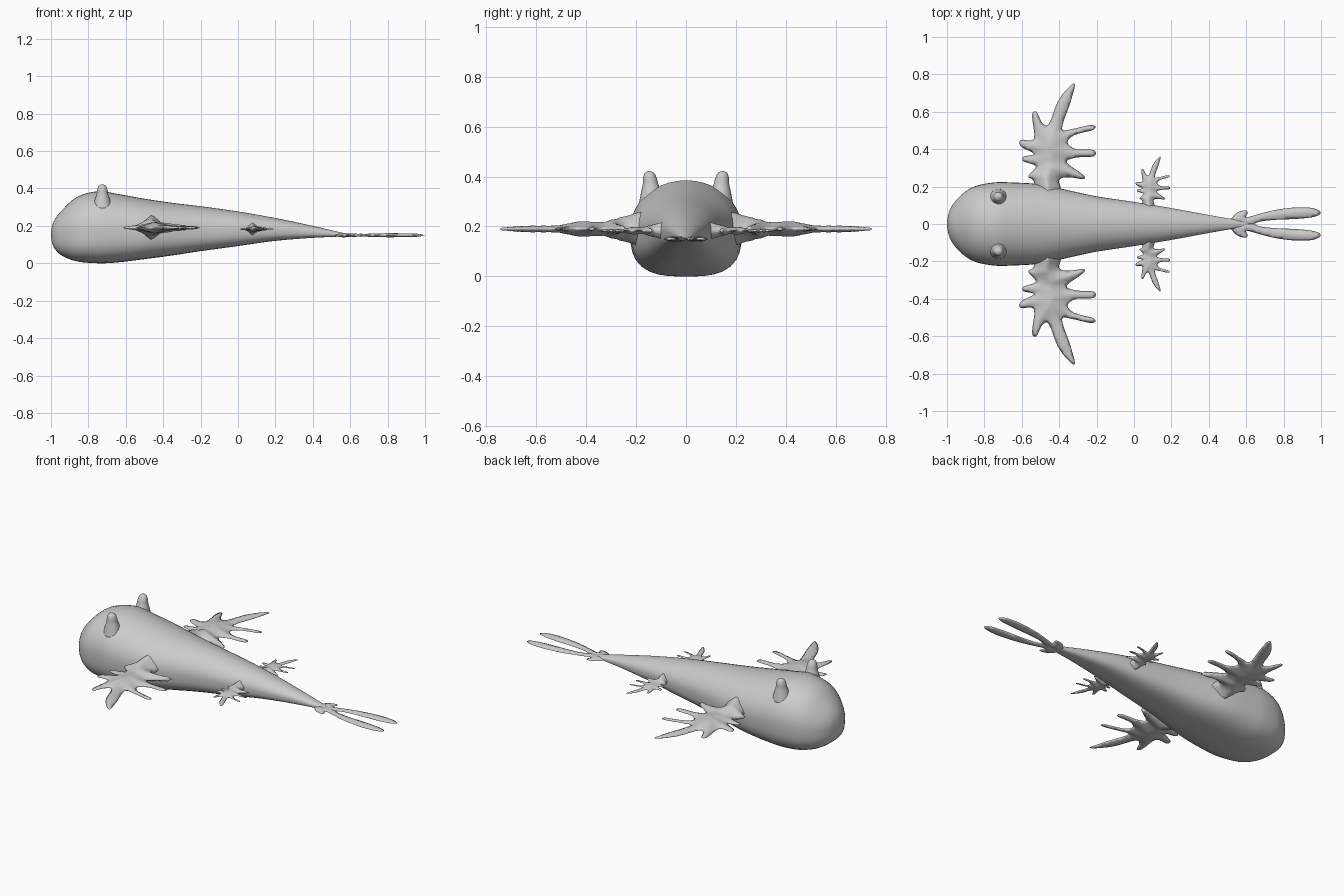
import bpy, bmesh, math
from mathutils import Vector
from mathutils.geometry import delaunay_2d_cdt, interpolate_bezier

if "Cube" in bpy.data.objects:
    bpy.data.objects.remove(bpy.data.objects["Cube"])


def smooth_points(pts, n, closed):
    """Catmull-Rom curve through the given points."""
    pts = [Vector(p) for p in pts]
    count, out = len(pts), []
    for i in range(count if closed else count - 1):
        if closed:
            p0, p1, p2, p3 = (pts[(i + k) % count] for k in (-1, 0, 1, 2))
        else:
            p0, p1, p2, p3 = (pts[min(max(i + k, 0), count - 1)] for k in (-1, 0, 1, 2))
        for s in range(n):
            t = s / n
            out.append(p1 + 0.5 * t * ((p2 - p0) + t * ((2*p0 - 5*p1 + 4*p2 - p3)
                       + t * (3*(p1 - p2) + p3 - p0))))
    if not closed:
        out.append(pts[-1])
    return out


def make_object(name, verts, faces, mirror=True):
    bm = bmesh.new()
    vs = [bm.verts.new(v) for v in verts]
    for f in faces:
        bm.faces.new([vs[i] for i in f])
    bmesh.ops.recalc_face_normals(bm, faces=bm.faces)
    for f in bm.faces:
        f.smooth = True
    me = bpy.data.meshes.new(name)
    bm.to_mesh(me)
    bm.free()
    ob = bpy.data.objects.new(name, me)
    bpy.context.collection.objects.link(ob)
    if mirror:
        m = ob.modifiers.new("mirror", 'MIRROR')
        m.use_axis = (False, True, False)
        m.use_mirror_merge = False
    return ob


def loft(name, rings, mirror):
    n = len(rings[0])
    verts = [v for r in rings for v in r]
    faces = [(k*n + i, k*n + (i+1) % n, (k+1)*n + (i+1) % n, (k+1)*n + i)
             for k in range(len(rings) - 1) for i in range(n)]
    faces += [tuple(range(n)), tuple(range((len(rings)-1)*n, len(rings)*n))]
    return make_object(name, verts, faces, mirror)


def edge_distance(p, loop):
    best = 9.0
    for a, b in zip(loop, loop[1:] + loop[:1]):
        ab = b - a
        t = min(1, max(0, (p - a).dot(ab) / max(ab.length_squared, 1e-12)))
        best = min(best, (p - a - ab * t).length)
    return best


def leaf(name, outline, step, height, place):
    """Closed lens-shaped sheet: thin at the outline, swelling inwards."""
    loop = smooth_points(outline, 4, True)
    n = len(loop)
    xs, ys = [p.x for p in loop], [p.y for p in loop]
    pts = list(loop)
    for i in range(int((max(xs) - min(xs)) / step) + 1):
        for j in range(int((max(ys) - min(ys)) / step) + 1):
            p = Vector((min(xs) + i * step, min(ys) + j * step))
            if edge_distance(p, loop) > step * 0.4:
                pts.append(p)
    edges = [(i, (i + 1) % n) for i in range(n)]
    co, _, tris, *_ = delaunay_2d_cdt(pts, edges, [list(range(n))], 1, 1e-5)
    verts, top, bottom = [], {}, {}
    for i in sorted({i for t in tris for i in t}):
        d = edge_distance(co[i], loop)
        h = height(co[i], d) if d > 1e-4 else 0
        top[i] = bottom[i] = len(verts)
        verts.append(place(co[i].x, co[i].y, h))
        if h:
            bottom[i] = len(verts)
            verts.append(place(co[i].x, co[i].y, -h))
    faces = [tuple(top[i] for i in t) for t in tris]
    faces += [tuple(bottom[i] for i in reversed(t)) for t in tris
              if any(top[i] != bottom[i] for i in t)]
    return make_object(name, verts, faces)


# Body: x, low z, high z, half width
stations = [(-1.0, .14, .17, .012), (-.985, .085, .225, .075), (-.94, .04, .285, .14),
            (-.86, .01, .355, .198), (-.75, 0, .385, .222), (-.65, .004, .372, .222),
            (-.5, .022, .345, .212), (-.35, .042, .323, .18), (-.2, .065, .305, .148),
            (0, .092, .277, .118), (.2, .12, .242, .085), (.4, .136, .2, .048),
            (.55, .143, .165, .022), (.62, .147, .153, .008)]
rings = []
for x, lo, hi, w in smooth_points(stations, 4, False):
    zc, ring = lo + (hi - lo) * .49, []
    for i in range(40):
        a = math.tau * i / 40
        c, s = math.cos(a), math.sin(a)
        e = 2.0 if s >= 0 else 2.0 + 1.0 * min(1, -s * 3)
        r = (abs(c)**e + abs(s)**e) ** (-1 / e)
        ring.append((x, w * c * r, zc + s * r * ((hi - zc) if s > 0 else (zc - lo))))
    rings.append(ring)
loft("body", rings, False)

# Head horns: radius, height
horn = smooth_points([(.055, .29), (.042, .335), (.031, .37), (.027, .395),
                      (.018, .415), (.003, .422)], 3, False)
loft("horns", [[(-.725 + r * math.cos(math.tau*i/20),
                 .138 + (z - .33) * .1 + r * math.sin(math.tau*i/20), z)
                for i in range(20)] for r, z in horn], True)

# Fringed fins, the rear pair a scaled copy of the front pair
fin = [(-.53, .06), (-.53, .19), (-.54, .235), (-.565, .25), (-.555, .27), (-.525, .31),
       (-.59, .335), (-.59, .36), (-.535, .375), (-.605, .415), (-.605, .45), (-.535, .455),
       (-.545, .58), (-.522, .6), (-.49, .54), (-.455, .535), (-.41, .65), (-.355, .725),
       (-.316, .748), (-.34, .65), (-.385, .51), (-.33, .508), (-.225, .53), (-.215, .505),
       (-.32, .475), (-.355, .435), (-.31, .4), (-.215, .395), (-.215, .362), (-.31, .355),
       (-.36, .33), (-.275, .265), (-.268, .24), (-.35, .25), (-.4, .235), (-.385, .17),
       (-.37, .06)]


def fin_height(p, d):
    return .18 * d**.75 * (1 + 1.8 * min(1, max(0, (.33 - p.y) / .13)))


leaf("front_fins", fin, .015, fin_height, lambda x, y, h: (x, y, .19 + h))
leaf("rear_fins", fin, .02, fin_height,
     lambda x, y, h: (.01 + (x + .61) * .45, .36 - (.75 - y) * .45, .183 + h * .5))

# Forked tail with small side lobes
tail = [(.5, -.004), (.515, .022), (.55, .06), (.595, .073), (.607, .06), (.6, .036),
        (.65, .048), (.75, .074), (.87, .089), (.96, .084), (.998, .062), (.97, .04),
        (.88, .028), (.75, .022), (.67, .012), (.63, -.004), (.56, -.006)]
leaf("tail_fins", tail, .012, lambda p, d: .16 * d**.75, lambda x, y, h: (x, y, .15 + h))
